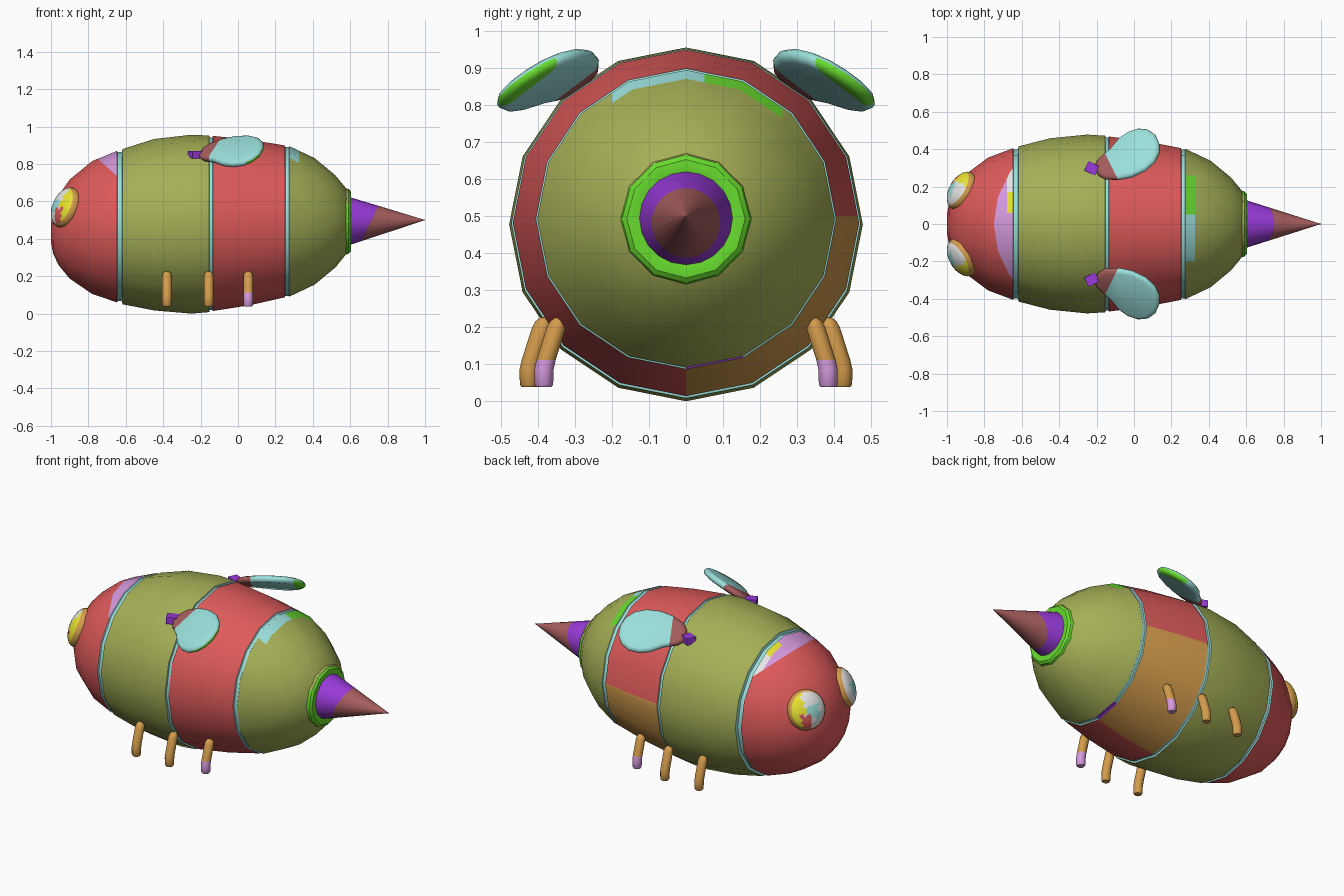
import bpy, bmesh, math
from mathutils import Vector, Matrix

if "Cube" in bpy.data.objects:
    bpy.data.objects.remove(bpy.data.objects["Cube"])

# ---- materials
NAMES = ["olive", "red", "cyan", "orange", "lilac", "green", "purple", "brown", "white", "yellow"]
RGB = [(165, 175, 86), (222, 90, 90), (155, 224, 220), (212, 156, 76), (214, 154, 222),
       (104, 220, 46), (152, 58, 216), (166, 93, 93), (232, 232, 232), (232, 228, 50)]
OLIVE, RED, CYAN, ORANGE, LILAC, GREEN, PURPLE, BROWN, WHITE, YELLOW = range(10)
MATS = []
for name, rgb in zip(NAMES, RGB):
    m = bpy.data.materials.new(name)
    m.diffuse_color = tuple(((c / 255 + 0.055) / 1.055) ** 2.4 for c in rgb) + (1.0,)
    m.use_nodes = True
    m.node_tree.nodes["Principled BSDF"].inputs["Base Color"].default_value = m.diffuse_color
    MATS.append(m)


# ---- helpers
def loft(rings):
    """Closed skin through a list of equal-length point rings."""
    bm = bmesh.new()
    vs = [[bm.verts.new(p) for p in r] for r in rings]
    n = len(vs[0])
    for a, b in zip(vs, vs[1:]):
        for i in range(n):
            j = (i + 1) % n
            bm.faces.new((a[i], a[j], b[j], b[i]))
    bm.faces.new(vs[0])
    bm.faces.new(vs[-1])
    bmesh.ops.recalc_face_normals(bm, faces=bm.faces)
    return bm


def ring_x(x, z, r, n):
    return [(x, r * math.sin(2 * math.pi * i / n), z + r * math.cos(2 * math.pi * i / n)) for i in range(n)]


def cut(bm, co, no, keep=lambda c: True):
    """Cut edges across the chosen faces along a plane."""
    fs = [f for f in bm.faces if keep(f.calc_center_median())]
    geom = list({v for f in fs for v in f.verts}) + list({e for f in fs for e in f.edges}) + fs
    bmesh.ops.bisect_plane(bm, geom=geom, plane_co=co, plane_no=no)


def finish(bm, name, rule, angle=40, side=1):
    for f in bm.faces:
        f.material_index = rule(f, f.calc_center_median())
    if side < 0:
        bmesh.ops.scale(bm, vec=(1, -1, 1), verts=bm.verts)
    bmesh.ops.recalc_face_normals(bm, faces=bm.faces)
    me = bpy.data.meshes.new(name)
    bm.to_mesh(me)
    bm.free()
    for m in MATS:
        me.materials.append(m)
    ob = bpy.data.objects.new(name, me)
    bpy.context.collection.objects.link(ob)
    bpy.ops.object.select_all(action='DESELECT')
    ob.select_set(True)
    bpy.context.view_layer.objects.active = ob
    bpy.ops.object.shade_smooth_by_angle(angle=math.radians(angle))
    return ob


# ---- body: sixteen-sided shell with three thin grooves (x, centre z, radius)
PROFILE = [(-1.0, .43, .05), (-.988, .435, .115), (-.96, .445, .185), (-.9, .452, .265), (-.78, .46, .355),
           (-.647, .465, .405), (-.643, .465, .398), (-.621, .465, .398), (-.617, .465, .415),
           (-.45, .475, .458), (-.25, .478, .478), (-.154, .48, .472), (-.152, .48, .462),
           (-.136, .48, .462), (-.134, .482, .468), (.06, .487, .443), (.25, .493, .406),
           (.253, .493, .398), (.272, .493, .398), (.275, .493, .402), (.41, .493, .338),
           (.52, .493, .247), (.575, .493, .18), (.6, .493, .13)]
body = loft([ring_x(x, z, r, 16) for x, z, r in PROFILE])
head = lambda c: -.8 < c.x < -.645 and c.z > .6
cut(body, (-.63, 0, .72), (.9, 0, 1), head)
cut(body, (-.68, 0, 0), (1, 0, 0), head)
for y in (.06, .17):
    cut(body, (0, y, 0), (0, 1, 0), head)
tail = lambda c: .275 < c.x < .42 and c.z > .6
cut(body, (.325, 0, 0), (1, 0, 0), tail)
for y in (-.2, .05, .26):
    cut(body, (0, y, 0), (0, 1, 0), tail)
cut(body, (0, 0, .5), (0, 0, 1), lambda c: -.134 < c.x < .253 and c.y > 0)


def body_colour(f, c):
    if any(a < c.x < b for a, b in ((-.647, -.617), (-.154, -.134), (.25, .275))):
        return PURPLE if c.x > .2 and c.z < .12 and c.y > 0 else CYAN
    if c.x < -.64:
        if c.z + .9 * c.x < .153:
            return RED
        if c.x > -.68 and c.y > .06:
            return WHITE if c.y > .17 else YELLOW
        return LILAC
    if -.14 < c.x < .255:
        return ORANGE if c.y > 0 and c.z < .5 else RED
    if .275 < c.x < .325 and c.z > .6 and -.2 < c.y < .26:
        return GREEN if c.y > .05 else CYAN
    return OLIVE


finish(body, "body", body_colour)

# ---- tail collar and pointed tail
collar = loft([ring_x(x, .493, r, 12) for x, r in
               ((.565, .14), (.567, .17), (.577, .177), (.592, .173), (.603, .16), (.605, .135), (.595, .11))])
finish(collar, "tail_collar",
       lambda f, c: OLIVE if c.x < .59 and f.normal.z > .5 else GREEN, 30)
spike = loft([ring_x(x, z, r, 20) for x, z, r in ((.58, .493, .13), (.61, .495, .124), (.985, .5, .005), (1.0, .5, .001))])
cut(spike, (.75, 0, .575), (.185, 0, -.09))
finish(spike, "tail_spike",
       lambda f, c: BROWN if (c.x - .75) * .185 - (c.z - .575) * .09 > 0 else PURPLE)

# ---- paired parts
OUTLINE = [(-.21, .31), (-.19, .26), (-.155, .24), (-.08, .238), (-.01, .252), (.06, .285), (.11, .33), (.135, .38),
           (.135, .43), (.115, .475), (.075, .503), (.025, .508), (-.03, .49), (-.08, .455), (-.13, .395), (-.19, .345)]
WING_UP = Vector((-.33, .6, 1)).normalized()


def wing_ring(s, h):
    mid = Vector((-.02, .375))
    pts = []
    for p in OUTLINE:
        q = mid + (Vector(p) - mid) * s
        pts.append(Vector((q.x, q.y, 1.095 + .33 * q.x - .6 * q.y)) + WING_UP * h)
    return pts


def wing_colour(f, c):
    t = c.x * .894 + c.y * .447
    if t < .03:
        return BROWN
    return GREEN if t > .265 and f.normal.dot(WING_UP) < .3 else CYAN


def eye_colour(f, c):
    a, b, d = c
    if d < .45:
        return ORANGE
    if b < -.2 and 0 < a < .5:
        return RED
    if a > .3:
        return YELLOW
    return CYAN if -.5 < a < .15 and -.45 < b < .25 else WHITE


for side, tag in ((1, "left"), (-1, "right")):
    # wing blade with a darker root
    wing = loft([wing_ring(s, h) for s, h in
                 ((.86, -.02), (.95, -.015), (1, -.005), (1, .005), (.95, .015), (.86, .02))])
    for t in (.03, .265):
        cut(wing, (t * .894, t * .447, 0), (.894, .447, 0))
    finish(wing, tag + "_wing", wing_colour, 50, side)

    # wing hinge
    hinge = bmesh.new()
    bmesh.ops.create_cube(hinge, size=1, matrix=Matrix.Translation((-.225, .297, .85))
                          @ Matrix.Rotation(math.radians(-25), 4, 'Z') @ Matrix.Diagonal((.065, .055, .04, 1)))
    finish(hinge, tag + "_wing_hinge", lambda f, c: PURPLE, 30, side)

    # eye: flattened ball, local axes are outward, up, forward
    n = Vector((-.8, .45, .35)).normalized()
    up = (Vector((0, 0, 1)) - n * n.z).normalized()
    out = up.cross(n)
    if out.y < 0:
        out = -out
    eye = bmesh.new()
    bmesh.ops.create_uvsphere(eye, u_segments=24, v_segments=14, radius=1)
    ob = finish(eye, tag + "_eye", eye_colour, 60)
    M = Matrix((out * .11, up * .113, n * .06)).transposed().to_4x4()
    M.translation = (-.92, .178, .567)
    M = Matrix.Diagonal((1, side, 1, 1)) @ M
    ob.data.transform(M)
    if M.determinant() < 0:
        ob.data.flip_normals()

    # three bent legs, the rear one with a coloured foot
    for name, x, dy in (("front", -.38, .035), ("middle", -.157, .04), ("rear", .055, 0)):
        path = ((.384, .038, .02), (.384, .045, .025), (.384, .085, .026), (.378, .112, .026),
                (.35, .2, .026), (.346, .216, .021), (.344, .226, .01))
        leg = loft([[(x + r * math.cos(k * math.pi / 6), y + dy + r * math.sin(k * math.pi / 6), z)
                     for k in range(12)] for y, z, r in path])
        finish(leg, f"{tag}_{name}_leg",
               lambda f, c: LILAC if name == "rear" and c.z < .111 else ORANGE, 50, side)
